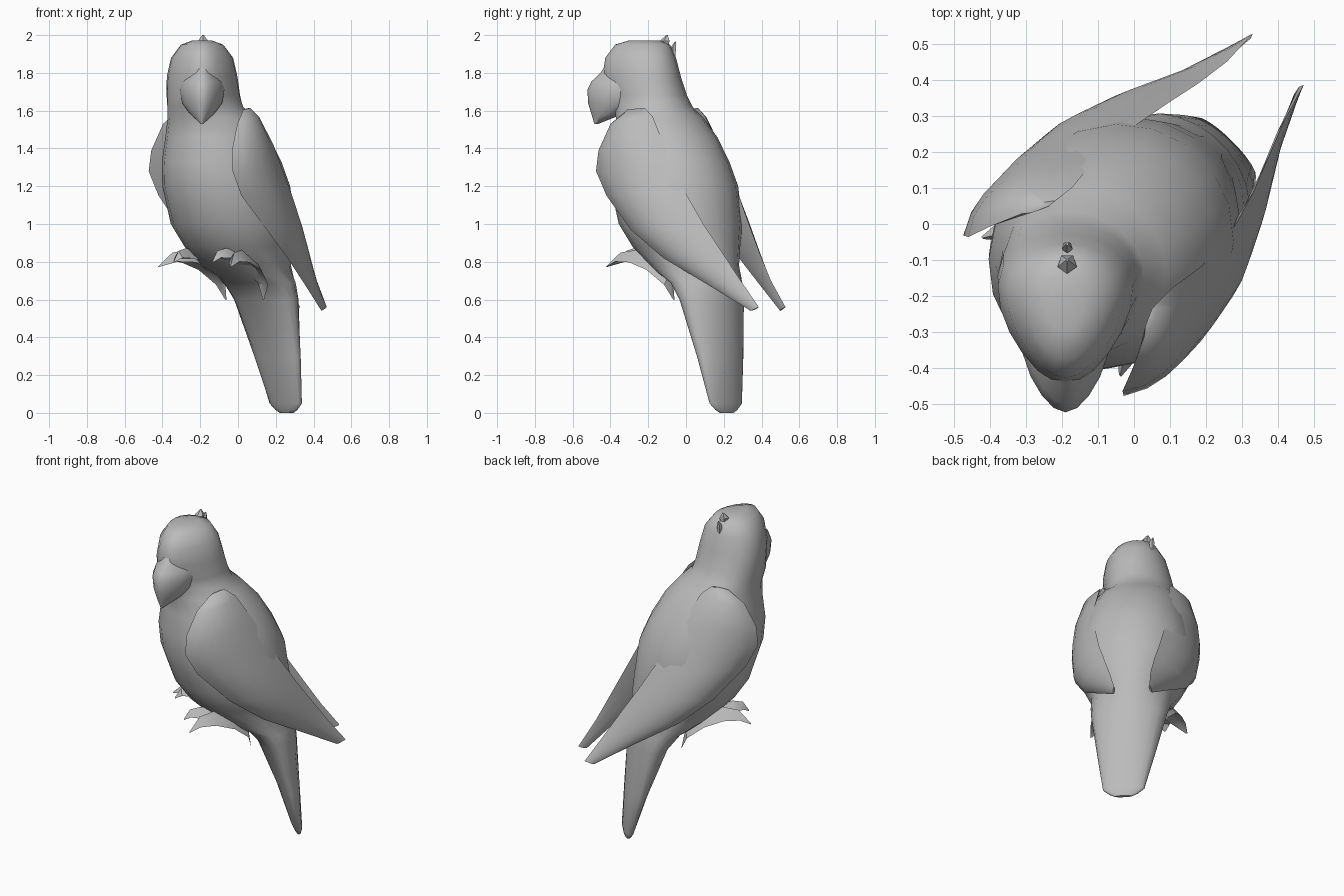
import bpy, bmesh, math
from mathutils import Vector

if "Cube" in bpy.data.objects:
    bpy.data.objects.remove(bpy.data.objects["Cube"])

grey = bpy.data.materials.new("feather_grey")
grey.diffuse_color = (0.5, 0.5, 0.5, 1)
grey.use_nodes = True
grey.node_tree.nodes["Principled BSDF"].inputs["Base Color"].default_value = grey.diffuse_color
R = math.sqrt(0.5)


def world(u, v, z):
    """Body frame (u to the back, v to the side) turned 45 degrees."""
    return Vector((R * (u + v), R * (u - v), z))


def loft(name, rings, angle=50):
    """Skin closed rings of equal size and cap both ends."""
    bm = bmesh.new()
    rows = [[bm.verts.new(p) for p in ring] for ring in rings]
    n = len(rows[0])
    for a, b in zip(rows, rows[1:]):
        for i in range(n):
            j = (i + 1) % n
            bm.faces.new((a[i], a[j], b[j], b[i]))
    bm.faces.new(rows[0])
    bm.faces.new(rows[-1])
    bmesh.ops.recalc_face_normals(bm, faces=bm.faces)
    mesh = bpy.data.meshes.new(name)
    bm.to_mesh(mesh)
    bm.free()
    mesh.materials.append(grey)
    obj = bpy.data.objects.new(name, mesh)
    bpy.context.collection.objects.link(obj)
    bpy.ops.object.select_all(action='DESELECT')
    obj.select_set(True)
    bpy.context.view_layer.objects.active = obj
    bpy.ops.object.shade_smooth_by_angle(angle=math.radians(angle))
    return obj


def oval(cx, cy, z, length, width, turn=0, taper=0, n=20):
    """Egg ring whose front is -y, turned toward the body's front."""
    a = math.radians(turn)
    front = Vector((-math.sin(a), -math.cos(a), 0))
    side = Vector((math.cos(a), -math.sin(a), 0))
    ring = []
    for i in range(n):
        t = 2 * math.pi * i / n + a
        f, s = math.cos(t), math.sin(t)
        ring.append(Vector((cx, cy, z)) + front * length * f
                    + side * width * s * (1 - taper * f))
    return ring


# Head, facing straight forward: x, y, z, half length, half width, turn, taper
head = [(-.19, -.22, 1.972, .08, .05, 0, .1), (-.19, -.23, 1.95, .145, .11, 0, .2),
        (-.19, -.24, 1.88, .187, .158, 0, .3), (-.19, -.235, 1.78, .208, .18, 0, .3),
        (-.188, -.205, 1.68, .21, .19, 6, .25), (-.18, -.18, 1.62, .215, .2, 14, .15),
        (-.145, -.14, 1.56, .232, .232, 35, .05)]
# Body and tail: front u, back u, z, half width, side shift, taper
trunk = [(-.435, .125, 1.46, .27, 0, 0), (-.45, .205, 1.33, .305, 0, 0),
         (-.438, .262, 1.2, .327, 0, 0), (-.37, .29, 1.0, .325, 0, 0),
         (-.285, .305, .88, .275, 0, -.05), (-.17, .312, .78, .237, 0, -.1),
         (.02, .322, .69, .225, .005, -.15), (.10, .33, .6, .212, .01, -.15),
         (.22, .345, .3, .162, .02, -.12), (.30, .355, .05, .118, .03, 0),
         (.315, .35, .015, .08, .03, 0), (.325, .345, 0, .05, .03, 0)]
rings = [oval(*h) for h in head]
for u0, u1, z, w, v, taper in trunk:
    c = world((u0 + u1) / 2, v, z)
    rings.append(oval(c.x, c.y, z, (u1 - u0) / 2, w, 45, taper))
loft("body_head_and_tail", rings)

# Hooked beak growing out of the face: z, front y, back y, half width
beak = [(1.86, -.415, -.25, .04), (1.80, -.452, -.22, .08), (1.755, -.50, -.2, .108),
        (1.71, -.522, -.2, .118), (1.64, -.518, -.22, .105), (1.58, -.50, -.34, .06),
        (1.53, -.485, -.465, .006)]
loft("beak", [oval(-.19, (f + b) / 2, z, (b - f) / 2, w, 0, .3, 16) for z, f, b, w in beak])

# Wings: upper edge, lower edge and outward bulge from shoulder to tip
wing = [((-.11, .20, 1.615), (-.20, .24, 1.605), .01),
        ((-.05, .20, 1.57), (-.285, .28, 1.53), .06),
        ((.05, .215, 1.42), (-.35, .305, 1.39), .085),
        ((.13, .21, 1.28), (-.357, .317, 1.28), .092),
        ((.20, .20, 1.16), (-.285, .31, 1.15), .098),
        ((.30, .17, 1.0), (-.10, .315, .97), .08),
        ((.40, .13, .85), (.10, .27, .82), .05),
        ((.50, .09, .70), (.33, .17, .68), .02),
        ((.605, .06, .56), (.555, .07, .54), .003)]
for label, m in (("left", -1), ("right", 1)):
    rings = []
    for i, (up, low, bulge) in enumerate(wing):
        up, low = Vector(up), Vector(low)
        if m < 0:  # the left wing trails a little wider at the tip
            up.y += .08 * (i / 8) ** 3 - .02 * math.sin(math.pi * i / 8)
            low.y += .08 * (i / 8) ** 3 - .01 * math.sin(math.pi * i / 8)
        ring = []
        for k in range(9):
            p = up.lerp(low, k / 8)
            p.y += bulge * max(0, math.sin(math.pi * k / 8)) ** .75
            ring.append(p)
        for k in (.75, .5, .25):
            p = up.lerp(low, k)
            p.y -= .008
            ring.append(p)
        rings.append([world(p.x, p.y * m, p.z) for p in ring])
    loft(label + "_wing", rings)

    # Toes: flat tapering claws, u, v, z, half width
    toes = {"outer_toe": [(.05, .14, .60, .004), (.03, .16, .70, .035), (-.06, .18, .79, .055),
                          (-.17, .20, .83, .055), (-.26, .23, .825, .04), (-.325, .27, .775, .004)],
            "inner_toe": [(-.02, .15, .78, .03), (-.13, .16, .83, .05),
                          (-.24, .15, .845, .045), (-.30, .145, .84, .03), (-.335, .145, .80, .004)]}
    for toe, path in toes.items():
        rings = []
        for u, v, z, w in path:
            h = w * .6
            ring = [(u, v - w, z - h), (u, v, z + h), (u, v + w, z - h), (u, v, z - h * .6)]
            rings.append([world(a, b * m, c) for a, b, c in ring])
        loft(label + "_" + toe, rings, 35)

# Small feather tufts on the crown
for i, (y, z, w) in enumerate(((-.11, 2.0, .028), (-.065, 1.965, .016))):
    loft("crest_%d" % i, [oval(-.185, y, z - .08, w * .6, w * .6, 0, 0, 5),
                          oval(-.185, y, z - .03, w, w, 0, 0, 5),
                          oval(-.185, y + .01, z, .004, .004, 0, 0, 5)], 30)
